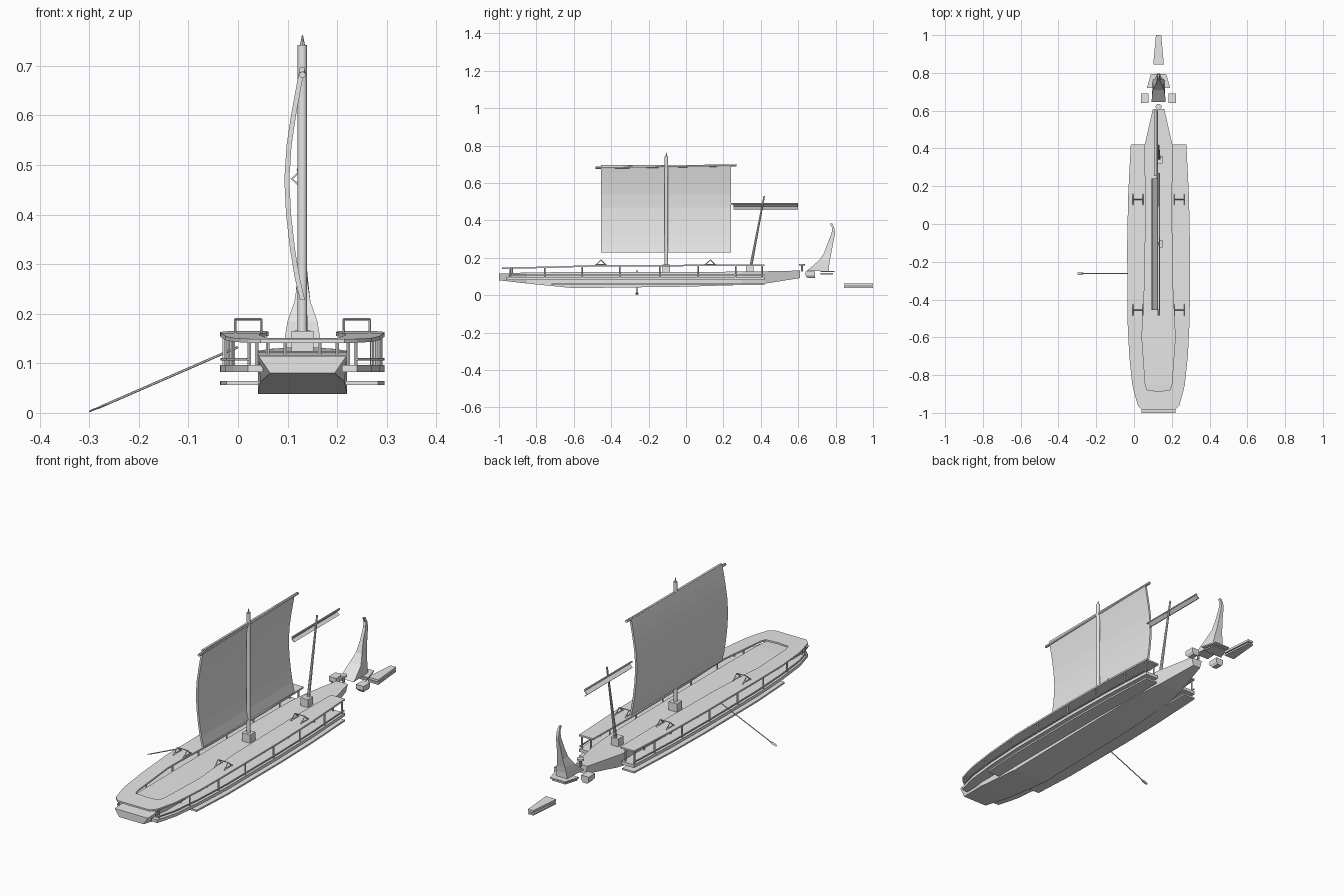
import bpy, bmesh, math
from mathutils import Vector

if "Cube" in bpy.data.objects:
    bpy.data.objects.remove(bpy.data.objects["Cube"])

CX = 0.13  # ship centreline
mat = bpy.data.materials.new("pale_grey")
mat.diffuse_color = (0.8, 0.8, 0.8, 1)
mat.use_nodes = True
mat.node_tree.nodes["Principled BSDF"].inputs["Base Color"].default_value = mat.diffuse_color


def finish(name, bm, smooth=False):
    bmesh.ops.recalc_face_normals(bm, faces=bm.faces)
    me = bpy.data.meshes.new(name)
    bm.to_mesh(me)
    bm.free()
    ob = bpy.data.objects.new(name, me)
    me.materials.append(mat)
    bpy.context.collection.objects.link(ob)
    if smooth:
        bpy.context.view_layer.objects.active = ob
        ob.select_set(True)
        bpy.ops.object.shade_smooth_by_angle(angle=math.radians(40))
        ob.select_set(False)
    return ob


def loft(name, rings):
    """Skin a row of closed cross-sections and cap both ends."""
    bm = bmesh.new()
    rows = [[bm.verts.new(p) for p in r] for r in rings]
    n = len(rows[0])
    for a, b in zip(rows, rows[1:]):
        for i in range(n):
            j = (i + 1) % n
            bm.faces.new((a[i], a[j], b[j], b[i]))
    bm.faces.new(rows[0])
    bm.faces.new(rows[-1])
    return finish(name, bm)


def rod(name, a, b, r1, r2=None, sides=8):
    a, b = Vector(a), Vector(b)
    bm = bmesh.new()
    bmesh.ops.create_cone(bm, cap_ends=True, segments=sides, radius1=r1,
                          radius2=r1 if r2 is None else r2, depth=(b - a).length)
    rot = (b - a).to_track_quat('Z', 'Y').to_matrix()
    for v in bm.verts:
        v.co = rot @ v.co + (a + b) / 2
    return finish(name, bm, sides > 6)


def slab(name, y0, y1, h0, h1, z0, z1, x=CX):
    """Box whose half width changes from h0 to h1 along y."""
    return loft(name, [[(x - h, y, z0), (x + h, y, z0), (x + h, y, z1), (x - h, y, z1)]
                       for y, h in ((y0, h0), (y1, h1))])


def interp(table, y):
    for (a, p), (b, q) in zip(table, table[1:]):
        if y <= b:
            return p + (q - p) * max(0, y - a) / (b - a)
    return table[-1][1]


OUTER = [(-.985, .085), (-.96, .11), (-.86, .138), (-.7, .155), (-.5, .165),
         (-.1, .166), (.15, .161), (.42, .147)]
INNER = [(-.885, 0), (-.88, .06), (-.85, .07), (-.6, .088), (-.3, .073),
         (.1, .068), (.42, .073)]
DECK = [(-.985, .149), (-.75, .153), (-.5, .161), (.42, .165)]


def side_strip(name, sx, ys, inner, outer, top, thick):
    rings = []
    for y in ys:
        a, b, z = inner(y), outer(y), top(y)
        rings.append([(CX + sx * w, y, h) for w, h in
                      ((a, z - thick), (b, z - thick), (b, z), (a, z))])
    loft(name, rings)


# Hull: y, bottom half width, top half width, bottom z, top z
HULL = [(-1, .065, .089, .08, .115), (-.85, .085, .09, .063, .122), (-.6, .09, .09, .038, .124),
        (0, .09, .09, .046, .125), (.3, .08, .085, .055, .126), (.42, .06, .073, .062, .128),
        (.61, .02, .03, .092, .132)]
loft("hull", [[(CX - b, y, z0), (CX + b, y, z0), (CX + t, y, z1), (CX - t, y, z1)]
              for y, b, t, z0, z1 in HULL])

stations = [-.985, -.96, -.885, -.88, -.85, -.7, -.6, -.5, -.3, -.1, .1, .15, .3, .42]
for sx, tag in ((-1, "left"), (1, "right")):
    # Upper deck, gallery floor and low outer plank
    side_strip("upper_deck_" + tag, sx, stations, lambda y: interp(INNER, y),
               lambda y: interp(OUTER, y), lambda y: interp(DECK, y), .008)
    side_strip("gallery_floor_" + tag, sx, [y for y in stations if y > -.97],
               lambda y: .08, lambda y: interp(OUTER, y), lambda y: .097, .015)
    side_strip("low_plank_" + tag, sx, [-.72, -.5, -.3, -.1, .15, .42],
               lambda y: .083, lambda y: interp(OUTER, y), lambda y: .064, .008)
    # Thin mid rail
    rail_ys = [-.95, -.86, -.7, -.5, -.1, .15, .42]
    side_strip("mid_rail_" + tag, sx, rail_ys, lambda y: interp(OUTER, y) - .006,
               lambda y: interp(OUTER, y) - .001, lambda y: .111, .005)
    # Gallery posts
    for y in (-.94, -.755, -.555, -.355, -.14, .065, .265, .408):
        top = interp(DECK, y) - .006
        for w in (interp(OUTER, y) - .008, .092):
            rod("gallery_post", (CX + sx * w, y, .09), (CX + sx * w, y, top), .004, sides=6)
    # Trestles on deck
    for y in (-.455, .13):
        xs = (CX + sx * .083, CX + sx * .136)
        for x in xs:
            for dy in (-.03, .03):
                rod("trestle_leg", (x, y + dy, .16), (x, y, .189), .0025, sides=4)
            rod("trestle_foot", (x, y - .03, .165), (x, y + .03, .165), .0025, sides=4)
        rod("trestle_bar", (xs[0], y, .189), (xs[1], y, .189), .0025, sides=4)
    # Stern side blocks
    bx = CX + sx * .073
    loft("stern_block_" + tag, [[(bx - h, y0, z), (bx + h, y0, z), (bx + h, .69, z),
                                 (bx - h, .69, z)] for h, y0, z in
                                ((.012, .65, .093), (.02, .64, .105), (.02, .64, .126))])

# Bow posts
for dx in (-.07, -.035, .035, .07):
    rod("bow_post", (CX + dx, -.93, .113), (CX + dx, -.93, .147), .004, sides=6)

# Main mast with base block and pointed tip
rod("main_mast", (CX, -.105, .12), (CX, -.105, .742), .0095, sides=12)
rod("mast_tip", (CX, -.105, .742), (CX, -.105, .762), .005, .001)
slab("mast_step", -.125, -.085, .022, .022, .12, .165)
slab("aft_mast_step", .32, .36, .02, .02, .12, .165)
rod("aft_mast", (CX + .003, .34, .12), (CX, .418, .53), .008, .004)

# Main yard and bellied sail
rod("main_yard", (CX, -.485, .682), (CX, .27, .694), .0065)
BELLY = [(.130, .697), (.121, .65), (.112, .6), (.103, .54), (.0985, .47),
         (.102, .40), (.110, .33), (.119, .275), (.130, .228)]
profile = [(x - .005, z) for x, z in BELLY] + [(x + .005, z) for x, z in reversed(BELLY)]
loft("main_sail", [[(x, y, z) for x, z in profile] for y in (-.455, .24)])

# Small aft yard with folded sail
rod("aft_yard", (.122, .24, .49), (.122, .6, .49), .004)
fold = [(.121, .486), (.106, .472), (.121, .459), (.124, .461), (.111, .472), (.124, .484)]
loft("folded_sail", [[(x, y, z) for x, z in fold] for y in (.255, .6)])

# Mooring post behind the hull
rod("mooring_post", (CX, .62, .128), (CX, .62, .16), .006)
rod("mooring_cap", (CX, .62, .158), (CX, .62, .166), .016, sides=12)

# Curved sternpost: front y, back y, z, half width at front and back
STERN = [(.645, .765, .13, .037, .03), (.675, .765, .155, .035, .027), (.71, .769, .185, .03, .022),
         (.738, .777, .225, .016, .015), (.758, .787, .28, .008, .01), (.778, .797, .33, .007, .007),
         (.782, .793, .36, .006, .006), (.769, .782, .383, .004, .004)]
loft("sternpost", [[(CX - a, y0, z), (CX + a, y0, z), (CX + b, y1, z), (CX - b, y1, z)]
                   for y0, y1, z, a, b in STERN])
slab("stern_plate_upper", .72, .795, .062, .04, .124, .13)
slab("stern_plate_lower", .72, .785, .055, .035, .112, .118)

# Loose tapered boarding planks
slab("loose_plank_upper", .845, 1, .028, .014, .051, .062)
slab("loose_plank_lower", .845, 1, .028, .014, .038, .046)

# Steering oar with flat blade
rod("oar_shaft", (.0, -.262, .133), (-.28, -.262, .011), .0025, sides=6)
loft("oar_blade", [[(x, -.262 - w, z), (x, -.262, z - .002), (x, -.262 + w, z), (x, -.262, z + .002)]
                   for x, w, z in ((-.265, .003, .017), (-.28, .009, .011),
                                   (-.293, .008, .006), (-.30, .004, .003))])
